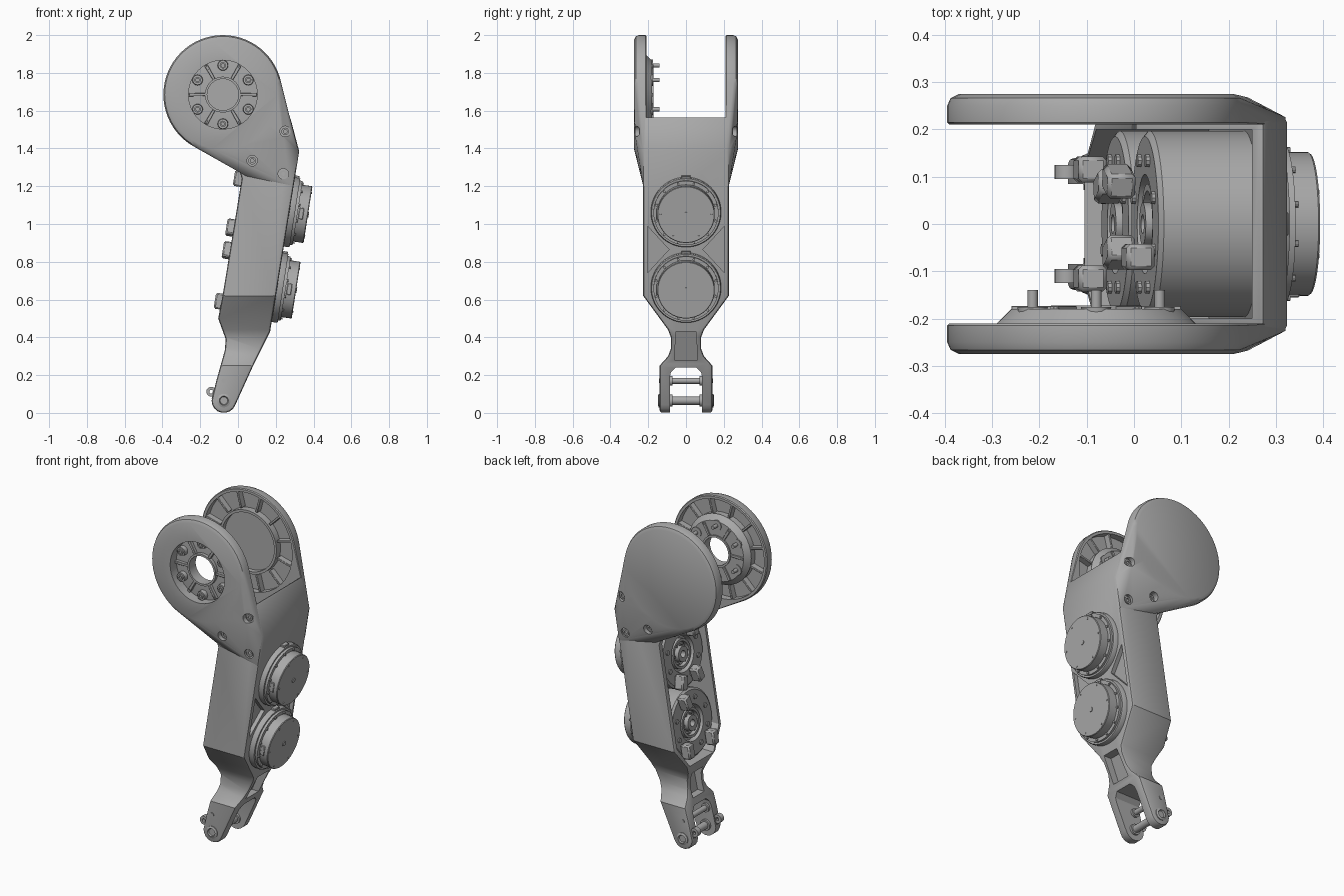
import bpy, bmesh, math
from mathutils import Matrix, Vector

cube = bpy.data.objects.get("Cube")
if cube:
    bpy.data.objects.remove(cube, do_unlink=True)

metal = bpy.data.materials.new("grey_metal")
metal.use_nodes = True
GREY = (0.4, 0.4, 0.4, 1)
metal.diffuse_color = GREY
bsdf = metal.node_tree.nodes["Principled BSDF"]
bsdf.inputs["Base Color"].default_value = GREY
bsdf.inputs["Roughness"].default_value = 0.6

TILT = math.atan2(0.15, 0.96)
LEAN = Matrix.Rotation(TILT, 4, 'Y')
ALONG_Y = Matrix.Rotation(-math.pi / 2, 4, 'X')
ALONG_AXLE = Matrix.Rotation(math.pi / 2 + TILT, 4, 'Y')
HEAD = Vector((-0.08, 0, 1.685))
parts = []


def finish(name, bm, matrix=Matrix()):
    bmesh.ops.remove_doubles(bm, verts=bm.verts, dist=1e-5)
    bmesh.ops.recalc_face_normals(bm, faces=bm.faces)
    bm.transform(matrix)
    mesh = bpy.data.meshes.new(name)
    bm.to_mesh(mesh)
    bm.free()
    mesh.materials.append(metal)
    ob = bpy.data.objects.new(name, mesh)
    bpy.context.collection.objects.link(ob)
    parts.append(ob)
    return ob


def apply(ob, mod):
    bpy.context.view_layer.objects.active = ob
    bpy.ops.object.modifier_apply(modifier=mod.name)


def boolean(ob, other, operation='DIFFERENCE'):
    mod = ob.modifiers.new("cut", 'BOOLEAN')
    mod.operation, mod.object, mod.solver = operation, other, 'EXACT'
    apply(ob, mod)
    parts.remove(other)
    bpy.data.objects.remove(other, do_unlink=True)
    return ob


def prism(name, points, place):
    """Extrude a 2D outline; place maps (a, b, side) to a 3D point."""
    bm = bmesh.new()
    ends = [[bm.verts.new(place(a, b, s)) for a, b in points] for s in (-1, 1)]
    bm.faces.new(ends[0])
    bm.faces.new(ends[1])
    for i in range(len(points)):
        j = (i + 1) % len(points)
        bm.faces.new((ends[0][i], ends[0][j], ends[1][j], ends[1][i]))
    return finish(name, bm)


def crossed(name, xz, yz):
    """Solid with one outline seen from the front and another from the side."""
    ob = prism(name, xz, lambda a, b, s: (a, s * 0.8, b))
    return boolean(ob, prism("side", yz, lambda a, b, s: (s * 0.9, a, b)), 'INTERSECT')


def mirrored(half):
    return half + [(-a, b) for a, b in reversed(half)]


def lathe(name, profile, centre, turn, n=48):
    """Revolve a closed (radius, height) profile."""
    bm = bmesh.new()
    rings = [[bm.verts.new((r * math.cos(2 * math.pi * k / n),
                            r * math.sin(2 * math.pi * k / n), h)) for k in range(n)]
             for r, h in profile]
    for i, (r, _) in enumerate(profile):
        j = (i + 1) % len(profile)
        if r == 0 and profile[j][0] == 0:
            continue
        for k in range(n):
            m = (k + 1) % n
            quad = [rings[i][k], rings[i][m], rings[j][m], rings[j][k]]
            if r == 0:
                quad.pop(1)
            elif profile[j][0] == 0:
                quad.pop(2)
            bm.faces.new(quad)
    return finish(name, bm, Matrix.Translation(centre) @ turn)


def tube(name, r0, r1, h0, h1, centre, turn, n=48):
    return lathe(name, [(r0, h0), (r1, h0), (r1, h1), (r0, h1)], centre, turn, n)


def rod(name, r, h0, h1, centre, turn, n=16):
    return lathe(name, [(0, h0), (r, h0), (r, h1), (0, h1)], centre, turn, n)


def box(name, size, centre, turn=Matrix()):
    bm = bmesh.new()
    bmesh.ops.create_cube(bm, size=1)
    bm.transform(Matrix.Diagonal((*size, 1)))
    ob = finish(name, bm, Matrix.Translation(centre) @ turn)
    mod = ob.modifiers.new("bevel", 'BEVEL')
    mod.width = min(size) * 0.15
    return ob


# Main body: tapered limb with a rounded foot
foot = [(-0.075 + 0.065 * math.cos(t), 0.065 + 0.065 * math.sin(t))
        for t in [math.radians(-20 - 20 * i) for i in range(9)]]
outline = [(0.275, 1.57), (0.324, 1.385), (0.17, 0.43), (0.085, 0.26)] + foot + [
    (-0.115, 0.17), (-0.07, 0.33), (-0.065, 0.39), (-0.105, 0.5),
    (-0.08, 0.63), (0.02, 1.24), (0.0, 1.31)]
width = mirrored([(0.227, 1.7), (0.227, 0.62), (0.095, 0.44), (0.08, 0.4),
                  (0.08, 0.34), (0.095, 0.3), (0.14, 0.25), (0.14, -0.1)])
body = crossed("limb_body", outline, width)
mod = body.modifiers.new("bevel", 'BEVEL')
mod.width, mod.segments, mod.limit_method, mod.angle_limit = 0.014, 2, 'ANGLE', math.radians(50)
mod.use_clamp_overlap = False
apply(body, mod)

# Open channel at the back, fork slot, neck pockets and web pockets
boolean(body, crossed("cavity", [(-0.5, 0.5), (0.137, 0.5), (0.284, 1.38), (0.228, 1.65), (-0.5, 1.65)],
                      mirrored([(0.2, 1.68), (0.2, 0.63), (0.1, 0.48)])))
boolean(body, crossed("fork_slot", [(-0.5, -0.1), (0.5, -0.1), (0.5, 0.5), (-0.5, 0.5)],
                      mirrored([(0.055, 0.24), (0.08, 0.215), (0.085, 0.19), (0.085, -0.2)])))
boolean(body, crossed("neck_pocket", [(0.05, 0.28), (0.12, 0.43), (0.4, 0.43), (0.4, 0.28)],
                      mirrored([(0.05, 0.5), (0.065, 0.2)])))
boolean(body, crossed("rear_pocket", [(-0.4, 0.28), (-0.04, 0.28), (-0.01, 0.43), (-0.4, 0.43)],
                      mirrored([(0.05, 0.5), (0.055, 0.2)])))
for s in (-1, 1):
    boolean(body, crossed("web_pocket", [(0.19, 0.7), (0.5, 0.7), (0.5, 1.05), (0.245, 1.05)],
                          [(s * 0.205, 0.99), (s * 0.205, 0.74), (s * 0.09, 0.865)]))

# Head plates: thick discs blending into the neck
for s, side in ((-1, "front"), (1, "back")):
    bm = bmesh.new()
    for r, y in ((0.31, 0.21), (0.315, 0.215), (0.315, 0.25), (0.308, 0.266), (0.29, 0.275)):
        for k in range(64):
            a = 2 * math.pi * k / 64
            bm.verts.new((HEAD.x + r * math.cos(a), s * y, HEAD.z + r * math.sin(a)))
    for x, z, top in ((0.32, 1.385, 0.226), (0.29, 1.2, 0.226), (0.05, 1.25, 0.226),
                      (0.008, 1.315, 0.236), (0.24, 1.46, 0.268)):
        for y in (0.21, top):
            bm.verts.new((x, s * y, z))
    bmesh.ops.convex_hull(bm, input=bm.verts)
    bmesh.ops.delete(bm, geom=[v for v in bm.verts if not v.link_faces], context='VERTS')
    plate = finish(side + "_head_plate", bm)
    mount = Matrix.Rotation(-s * math.pi / 2, 4, 'X')
    # Ribbed pocket ring on the inner face
    inner = 0.19 if s > 0 else 0.207
    boolean(plate, tube("pocket", inner, 0.295, 0.15, 0.25, HEAD, mount, 64))
    if s > 0:
        boolean(plate, rod("recess", 0.175, 0.15, 0.24, HEAD, mount, 48))
    else:
        boolean(plate, rod("opening", 0.182, 0.1, 0.3, HEAD, mount, 48))
    for k in range(12):
        a = math.radians(15 + 30 * k)
        box(side + "_rib", (0.1, 0.04, 0.013),
            HEAD + Vector((0.247 * math.cos(a), s * 0.234, 0.247 * math.sin(a))),
            Matrix.Rotation(-a, 4, 'Y'))
    # Sunken neck bolts
    for x, z, floor in ((0.25, 1.49, 0.242), (0.075, 1.335, 0.229), (0.24, 1.265, 0.226)):
        spot = (x, s * 0, z)
        boolean(plate, rod("socket", 0.028, floor, 0.3, spot, mount, 20))
        tube(side + "_bolt_head", 0.01, 0.02, floor - 0.02, floor + 0.008, spot, mount, 16)
    # Foot pin heads, lugs and small caps
    lathe(side + "_pin_head", [(0, -0.01), (0.036, -0.01), (0.036, 0.004), (0.024, 0.009),
                               (0.02, 0.001), (0, 0.001)], (-0.075, s * 0.14, 0.065), mount, 24)
    rod(side + "_pin_cap", 0.012, -0.01, 0.004, (-0.075, s * 0.14, 0.17), mount)
    tube(side + "_lug", 0.01, 0.026, -0.015, 0.015, (-0.142, s * 0.11, 0.112), mount, 20)
    box(side + "_lug_web", (0.035, 0.028, 0.06), (-0.118, s * 0.11, 0.1), LEAN)

# Front hub: dished ring with six bolt lobes
lathe("hub_ring", [(0.083, -0.215), (0.185, -0.215), (0.21, -0.21), (0.18, -0.18), (0.083, -0.18)],
      HEAD, ALONG_Y)
tube("hub_collar", 0.083, 0.095, -0.235, -0.172, HEAD, ALONG_Y)
for k in range(6):
    a = math.radians(30 + 60 * k)
    spot = HEAD + Vector((0.155 * math.cos(a), 0, 0.155 * math.sin(a)))
    lathe("hub_lobe", [(0, -0.24), (0.026, -0.24), (0.032, -0.175), (0, -0.175)], spot, ALONG_Y, 16)
    tube("hub_bolt_head", 0.009, 0.017, -0.25, -0.23, spot, ALONG_Y, 12)
    rod("hub_bolt", 0.011, -0.242, -0.14, spot, ALONG_Y)
    for turn in (-0.5, 0.5):
        b = a + turn
        box("hub_rib", (0.085, 0.06, 0.01),
            HEAD + Vector((0.137 * math.cos(b), -0.203, 0.137 * math.sin(b))), Matrix.Rotation(-b, 4, 'Y'))

# Fork pins
for z, r in ((0.065, 0.022), (0.17, 0.016)):
    rod("fork_pin", r, -0.12, 0.12, (-0.075, 0, z), ALONG_Y, 20)
    for s in (-1, 1):
        tube("pin_spacer", r - 0.004, r + 0.01, -0.008, 0.008, (-0.075, s * 0.08, z), ALONG_Y, 20)

# Two drive units across the limb
for centre, name in ((Vector((0.27, 0, 1.065)), "upper"), (Vector((0.207, 0, 0.665)), "lower")):
    # Housing with a round recess in its rear face
    lathe(name + "_drive", [(0, -0.22), (0.1, -0.22), (0.105, -0.25), (0.185, -0.25), (0.197, -0.24),
                            (0.197, -0.03), (0.186, -0.02), (0.186, 0.025),
                            (0.182, 0.032), (0.172, 0.032), (0.172, 0.046), (0.152, 0.046),
                            (0.152, 0.098), (0.149, 0.102), (0, 0.102)], centre, ALONG_AXLE, 64)
    rod(name + "_centre_cap", 0.014, 0.09, 0.106, centre, ALONG_AXLE)
    tube(name + "_rear_ring", 0.07, 0.085, -0.245, -0.21, centre, ALONG_AXLE)
    tube(name + "_rear_hub", 0.02, 0.045, -0.255, -0.21, centre, ALONG_AXLE, 24)
    for count, radius, size, low, high in ((12, 0.162, 0.007, 0.04, 0.054), (6, 0.135, 0.005, 0.09, 0.105),
                                           (8, 0.145, 0.014, -0.258, -0.24), (6, 0.058, 0.007, -0.24, -0.21)):
        for k in range(count):
            a = 2 * math.pi * (k + 0.5) / count
            spot = centre + ALONG_AXLE @ Vector((radius * math.cos(a), radius * math.sin(a), 0))
            rod(name + "_screw", size, low, high, spot, ALONG_AXLE, 10)
    box(name + "_top_tab", (0.025, 0.05, 0.02),
        centre + ALONG_AXLE @ Vector((-0.185, 0, 0.015)), LEAN)
    box(name + "_socket", (0.025, 0.02, 0.06),
        centre + ALONG_AXLE @ Vector((0, -0.145, 0.065)), LEAN)

# Rear clamp blocks along the open side
for y, z, roll in ((-0.07, 1.24, 0), (0.09, 0.98, 0.3), (-0.06, 0.98, -0.3),
                   (0.08, 0.86, -0.3), (-0.115, 0.59, 0), (0.115, 0.59, 0)):
    x = -0.18 + 0.156 * z
    box("clamp_block", (0.06, 0.055, 0.085), (x - 0.005, y, z),
        LEAN @ Matrix.Rotation(roll, 4, 'X'))

# Smooth curved faces, keep hard edges
bpy.ops.object.select_all(action='DESELECT')
for ob in parts:
    ob.select_set(True)
bpy.context.view_layer.objects.active = body
bpy.ops.object.shade_smooth_by_angle(angle=math.radians(30))
